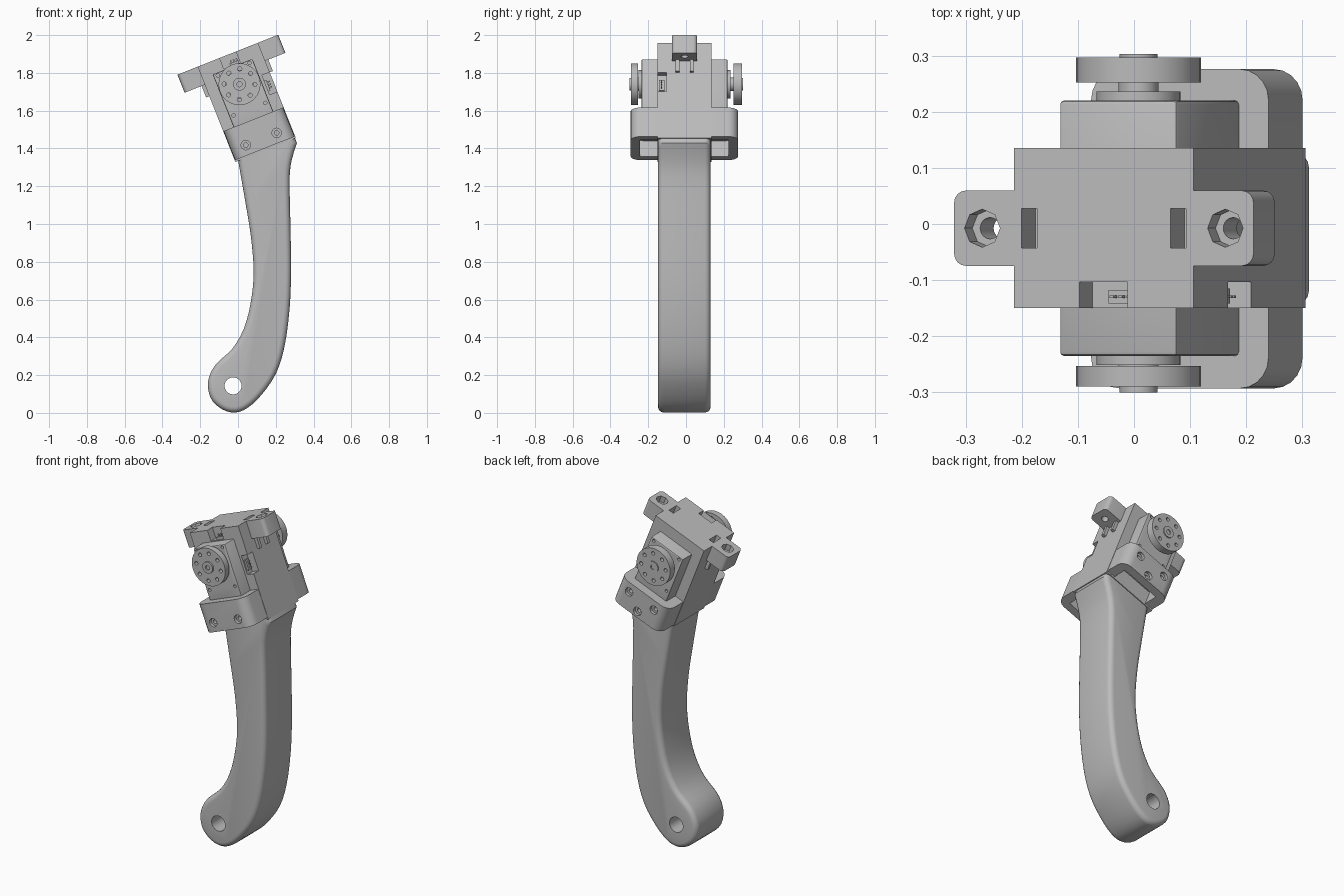
import bpy, bmesh, math
from mathutils import Matrix, Vector

cube = bpy.data.objects.get("Cube")
if cube:
    bpy.data.objects.remove(cube, do_unlink=True)

grey = bpy.data.materials.new("plain_grey")
grey.use_nodes = True
COLOUR = (0.5, 0.5, 0.5, 1)
grey.diffuse_color = COLOUR
grey.node_tree.nodes["Principled BSDF"].inputs["Base Color"].default_value = COLOUR

# The head is tilted about y around the servo axle
HEAD = Matrix.Translation((0.008, 0, 1.74)) @ Matrix.Rotation(math.radians(-21.6), 4, 'Y')
MID = -0.0075


def finish(name, bm, frame=HEAD):
    bmesh.ops.recalc_face_normals(bm, faces=bm.faces)
    mesh = bpy.data.meshes.new(name)
    bm.to_mesh(mesh)
    bm.free()
    mesh.transform(frame)
    mesh.materials.append(grey)
    ob = bpy.data.objects.new(name, mesh)
    bpy.context.collection.objects.link(ob)
    return ob


def box(name, x, y, z, radius=0, rounded=None, segments=4):
    """Box from (low, high) spans; edges passing the rule are rounded."""
    bm = bmesh.new()
    bmesh.ops.create_cube(bm, size=1)
    for v in bm.verts:
        v.co = [lo + (hi - lo) * (c + 0.5) for c, (lo, hi) in zip(v.co, (x, y, z))]
    if radius:
        edges = [e for e in bm.edges if rounded(e)]
        bmesh.ops.bevel(bm, geom=edges, offset=radius, segments=segments,
                        profile=0.5, affect='EDGES')
    return finish(name, bm)


def upright(e):
    a, b = e.verts
    return abs(a.co.z - b.co.z) > 0.01 and abs(a.co.x - b.co.x) < 0.001


def cylinder(name, at, radius, low, high, axis='Y', sides=32, frame=HEAD):
    """Cylinder along an axis, from low to high on it."""
    bm = bmesh.new()
    bmesh.ops.create_cone(bm, cap_ends=True, segments=sides, radius1=radius,
                          radius2=radius, depth=high - low)
    mid = (low + high) / 2
    if axis == 'Y':
        bm.transform(Matrix.Translation((at[0], mid, at[1])) @ Matrix.Rotation(math.pi / 2, 4, 'X'))
    else:
        bm.transform(Matrix.Translation((at[0], at[1], mid)))
    return finish(name, bm, frame)


def activate(ob):
    bpy.ops.object.select_all(action='DESELECT')
    ob.select_set(True)
    bpy.context.view_layer.objects.active = ob


def cut(target, *cutters):
    for c in cutters:
        mod = target.modifiers.new("cut", 'BOOLEAN')
        mod.operation = 'DIFFERENCE'
        mod.solver = 'EXACT'
        mod.object = c
        c.hide_render = True
        activate(target)
        bpy.ops.object.modifier_apply(modifier=mod.name)
        bpy.data.objects.remove(c, do_unlink=True)


def smooth(ob, angle=35):
    activate(ob)
    bpy.ops.object.shade_smooth_by_angle(angle=math.radians(angle))


# Curved handle: smooth closed outline, extruded with rounded rims
outline = [Vector(p) for p in (
    (0, 1.34), (.04, 1.11), (.07, .92), (.083, .735), (.066, .577), (.03, .444),
    (-.03, .34), (-.115, .26), (-.153, .19), (-.158, .125), (-.135, .063),
    (-.08, .017), (-.015, .002), (.05, .026), (.124, .095), (.2, .206),
    (.246, .35), (.273, .55), (.281, .76), (.277, 1.02), (.273, 1.24),
    (.285, 1.34), (.312, 1.43))]
points = []
for i in range(len(outline) - 1):
    a, b = outline[max(i - 1, 0)], outline[i]
    c, d = outline[i + 1], outline[min(i + 2, len(outline) - 1)]
    for t in (0, 1 / 3, 2 / 3):
        points.append(b + t * (c - a) / 2 + t * t * (a - 2.5 * b + 2 * c - d / 2)
                      + t ** 3 * (1.5 * (b - c) + (d - a) / 2))
points += [outline[-1], Vector((.28, 1.5)), Vector((-.02, 1.4))]
bm = bmesh.new()
face = bm.faces.new([bm.verts.new((p.x, -0.148, p.y)) for p in points])
moved = bmesh.ops.extrude_face_region(bm, geom=[face])["geom"]
bmesh.ops.translate(bm, vec=(0, 0.278, 0), verts=[g for g in moved if isinstance(g, bmesh.types.BMVert)])
rims = [e for e in bm.edges if abs(e.verts[0].co.y - e.verts[1].co.y) < 0.001]
bmesh.ops.recalc_face_normals(bm, faces=bm.faces)
bmesh.ops.bevel(bm, geom=rims, offset=0.03, segments=4, profile=0.5,
                affect='EDGES', clamp_overlap=False)
handle = finish("handle", bm, Matrix())
cut(handle, cylinder("pivot_cutter", (-.026, .143), .045, -.4, .4, frame=Matrix()))
smooth(handle)

# Main block with top slots and connector notches
block = box("main_block", (-.172, .172), (-.15, .135), (-.375, .168))
for s in (-1, 1):
    x = s * 0.143
    cut(block, box("slot_cutter", (x - .015, x + .015), (-.043, .028), (.1, .2)))
cut(block, box("notch_cutter", (-.047, .045), (-.2, -.103), (.105, .2)),
    box("side_notch_cutter", (.128, .2), (-.2, -.103), (-.11, 0)))
box("top_connector", (-.01, .04), (-.142, -.118), (.1, .12))
box("side_connector", (.12, .14), (-.142, -.115), (-.09, -.03))
for i in range(3):
    x = -.002 + i * .016
    box("top_pin", (x, x + .008), (-.132, -.127), (.11, .135))
    z = -.08 + i * .016
    box("side_pin", (.13, .155), (-.132, -.127), (z, z + .008))

# Mounting tabs with sunk bolt holes and small ribs below
for s in (-1, 1):
    inner, outer = s * 0.172, s * 0.287
    tab = box("mounting_tab", sorted((inner, outer)), (MID - .067, MID + .067), (.065, .168),
              .022, lambda e: upright(e) and e.verts[0].co.x * s > .28)
    x = s * 0.233
    cut(tab, cylinder("bolt_cutter", (x, MID), .019, 0, .3, 'Z', 24),
        cylinder("sink_cutter", (x, MID), .034, .13, .3, 'Z', 8))
    smooth(tab)
    for y in (-.045, .03):
        box("tab_rib", sorted((s * .165, s * .19)), (y - .01, y + .01), (0, .07))

# Servo case with softened edges and small screw recesses
servo = box("servo_case", (-.113, .113), (-.235, .22), (-.28, .1), .007, lambda e: True, 2)
for x in (-.09, .09):
    for z in (-.142, .085):
        cut(servo, cylinder("screw_cutter", (x, z), .009, -.3, -.215, sides=12),
            cylinder("screw_cutter", (x, z), .009, .2, .3, sides=12))
smooth(servo)

# Bracket wrapped around the servo, open below
bracket = box("bracket", (-.17, .17), (-.293, .276), (-.365, -.2), .055, upright, 5)
cut(bracket, box("pocket_cutter", (-.117, .117), (-.243, .224), (-.5, -.275)))
front_holes = [(-.088, -.312), (.088, -.312)]
back_holes = [(-.088, -.255), (.088, -.255), (0, -.33)]
for holes, face_y, s in ((front_holes, -.293, 1), (back_holes, .276, -1)):
    for at in holes:
        for radius, depth in ((.025, .018), (.012, .04)):
            span = sorted((face_y - s * .05, face_y + s * depth))
            cut(bracket, cylinder("bolt_cutter", at, radius, *span, sides=20))
smooth(bracket)

# Output horns: collar, spline, drilled disc and hub on both sides
for side, s, wall, disc, rim, hub in (("front", -1, .235, .253, .29, .3),
                                      ("back", 1, .22, .252, .297, .303)):
    def part(name, radius, near, far, at=(0, 0), sides=32):
        return cylinder(name, at, radius, *sorted((s * near, s * far)), sides=sides)

    smooth(part(side + "_collar", .075, wall - .01, wall + .016))
    smooth(part(side + "_spline", .036, wall, disc + .005, sides=24))
    horn = part(side + "_horn", .111, disc, rim)
    for k in range(8):
        a = math.tau * (k + 0.5) / 8
        cut(horn, part("horn_cutter", .011, .2, .4, (.081 * math.cos(a), .081 * math.sin(a)), 12))
    smooth(horn)
    boss = part(side + "_hub", .034, rim - .01, hub)
    cut(boss, part("hub_cutter", .014, hub - .008, .4, sides=16))
    smooth(boss)
